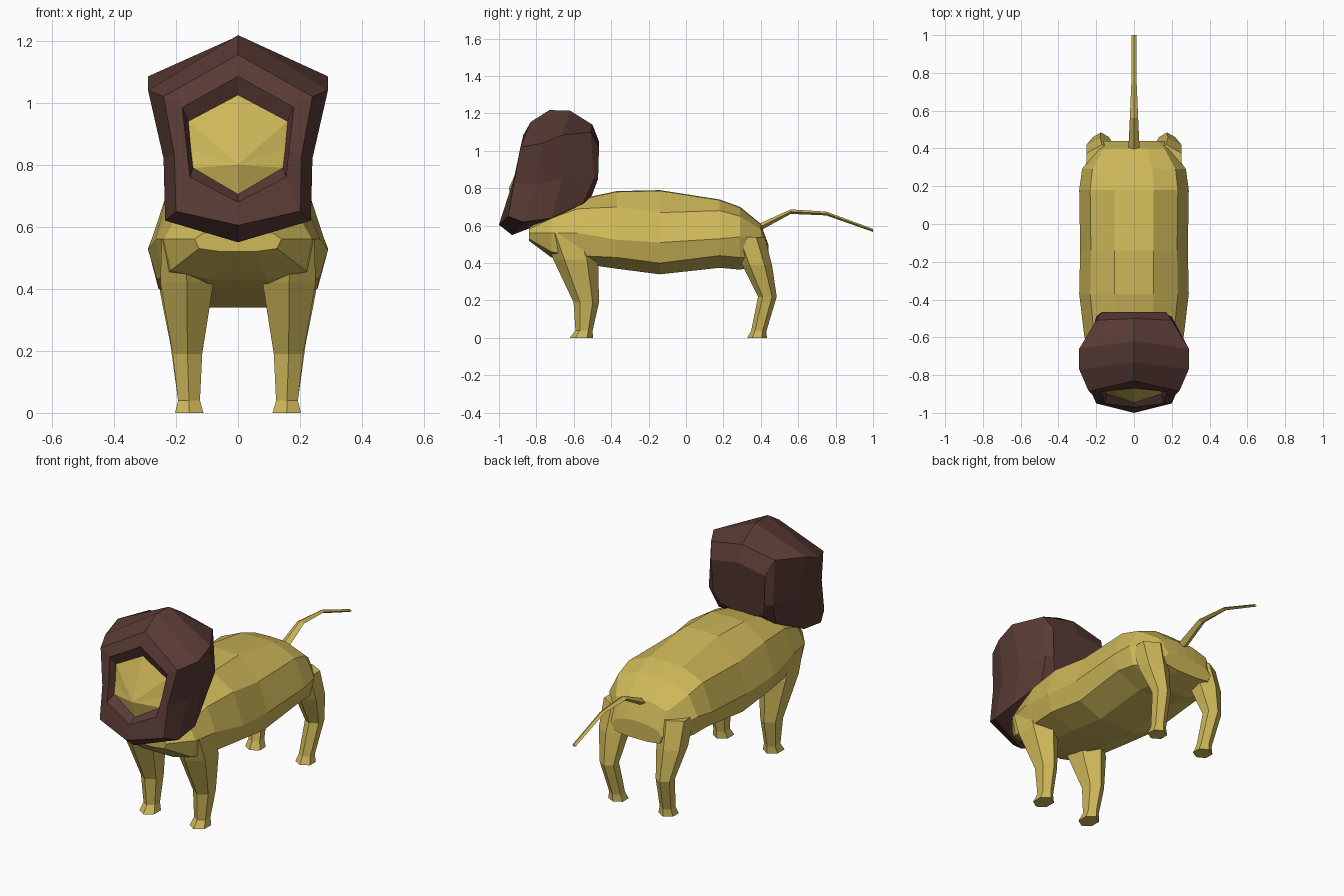
import bpy
import bmesh
from math import cos, sin, tau
from mathutils import Vector

default_cube = bpy.data.objects.get("Cube")
if default_cube:
    bpy.data.objects.remove(default_cube, do_unlink=True)


def make_material(name, colour):
    material = bpy.data.materials.new(name)
    material.use_nodes = True
    material.diffuse_color = (*colour, 1)
    shader = material.node_tree.nodes["Principled BSDF"]
    shader.inputs["Base Color"].default_value = (*colour, 1)
    shader.inputs["Roughness"].default_value = 0.9
    return material


fur = make_material("golden fur", (0.62, 0.48, 0.1))
mane_fur = make_material("dark brown mane", (0.1, 0.043, 0.035))


def loft(name, rings, material, cap_start=True, cap_end=True):
    """Skin a row of equal rings of points with flat faces."""
    bm = bmesh.new()
    rows = [[bm.verts.new(point) for point in ring] for ring in rings]
    count = len(rows[0])
    for row, following in zip(rows, rows[1:]):
        for i in range(count):
            j = (i + 1) % count
            bm.faces.new((row[i], row[j], following[j], following[i]))
    if cap_start:
        bm.faces.new(rows[0])
    if cap_end:
        bm.faces.new(rows[-1])
    bmesh.ops.recalc_face_normals(bm, faces=bm.faces)
    mesh = bpy.data.meshes.new(name)
    bm.to_mesh(mesh)
    bm.free()
    mesh.materials.append(material)
    part = bpy.data.objects.new(name, mesh)
    bpy.context.collection.objects.link(part)
    return part


def mirrored(half):
    """Close a half outline, listed from top to bottom, across x = 0."""
    other = [(-x, y, z) for x, y, z in half if x > 0]
    return list(half) + other[::-1]


# Body: y, half width, then heights of top, shoulder, flank, low flank, belly
sections = [
    (-.84, .14, .59, .58, .56, .53, .52),
    (-.72, .24, .67, .64, .56, .46, .43),
    (-.58, .265, .74, .69, .56, .44, .40),
    (-.37, .29, .785, .70, .525, .43, .37),
    (-.14, .285, .79, .67, .51, .40, .34),
    (.18, .29, .74, .68, .53, .44, .375),
    (.29, .275, .70, .65, .54, .43, .365),
    (.40, .20, .61, .58, .50, .42, .39),
    (.44, .16, .50, .48, .45, .41, .40),
]
body_rings = []
for y, width, top, shoulder, flank, low, belly in sections:
    outline = [(0, top), (.36, top - .004), (.8, shoulder), (1, flank),
               (.9, low), (.4, belly), (0, belly)]
    body_rings.append(mirrored([(width * x, y, z) for x, z in outline]))
loft("body", body_rings, fur)


# Legs: z, centre x, centre y, half width, half depth
front_leg = [
    (0, .157, -.56, .048, .062),
    (.04, .158, -.545, .037, .046),
    (.19, .163, -.533, .05, .068),
    (.42, .165, -.59, .09, .12),
    (.56, .17, -.64, .08, .12),
]
back_leg = [
    (0, .157, .38, .048, .052),
    (.04, .158, .39, .037, .041),
    (.22, .175, .435, .045, .05),
    (.39, .18, .38, .075, .08),
    (.54, .17, .33, .085, .09),
]


def build_leg(name, levels, side):
    rings = []
    for z, x, y, half_width, half_depth in levels:
        angles = [tau * step / 6 + tau / 4 for step in range(6)]
        rings.append([(side * (x + half_width * 1.1 * cos(a)),
                       y + half_depth * sin(a), z) for a in angles])
    loft(name, rings, fur)


for side, label in ((1, "left"), (-1, "right")):
    build_leg(f"front_{label}_leg", front_leg, side)
    build_leg(f"back_{label}_leg", back_leg, side)


# Tail: y, z, half width, half thickness
tail_path = [(.39, .59, .03, .02), (.56, .675, .022, .012),
             (.75, .665, .014, .01), (1, .575, .012, .008)]
tail_rings = [[(0, y, z + t), (w, y, z), (0, y, z - t), (-w, y, z)]
              for y, z, w, t in tail_path]
loft("tail", tail_rings, fur)


# Mane: half rings from the sunken face edge over the rim to the neck
face_edge = [(0, -.85, 1.025), (.16, -.86, .94), (.152, -.88, .85),
             (.145, -.9, .79), (0, -.92, .705)]
mane_halves = [
    face_edge,
    [(0, -.87, 1.085), (.18, -.89, .985), (.165, -.92, .85),
     (.155, -.95, .76), (0, -.97, .68)],
    [(0, -.83, 1.155), (.24, -.885, 1.02), (.205, -.92, .83),
     (.2, -.95, .65), (0, -1, .605)],
    [(0, -.73, 1.218), (.29, -.77, 1.04), (.24, -.80, .82),
     (.235, -.87, .62), (0, -.93, .55)],
    [(0, -.62, 1.215), (.29, -.66, 1.085), (.24, -.66, .85),
     (.235, -.72, .64), (0, -.8, .60)],
    [(0, -.50, 1.14), (.2, -.51, 1.1), (.2, -.49, .85),
     (.18, -.55, .72), (0, -.6, .68)],
    [(0, -.465, 1.05), (.17, -.465, 1.02), (.16, -.47, .85),
     (.13, -.5, .77), (0, -.52, .73)],
]
loft("mane", [mirrored(half) for half in mane_halves], mane_fur,
     cap_start=False)

# Face: a shallow pyramid rising to the nose inside the mane
nose = Vector((0, -.947, .80))
edge_ring = mirrored(face_edge)
face_bm = bmesh.new()
tip = face_bm.verts.new(nose)
edge_verts = [face_bm.verts.new(point) for point in edge_ring]
for i, vert in enumerate(edge_verts):
    face_bm.faces.new((tip, vert, edge_verts[i - 1]))
bmesh.ops.recalc_face_normals(face_bm, faces=face_bm.faces)
if sum(f.normal.y for f in face_bm.faces) > 0:
    bmesh.ops.reverse_faces(face_bm, faces=face_bm.faces)
face_mesh = bpy.data.meshes.new("face")
face_bm.to_mesh(face_mesh)
face_bm.free()
face_mesh.materials.append(fur)
face = bpy.data.objects.new("face", face_mesh)
bpy.context.collection.objects.link(face)
